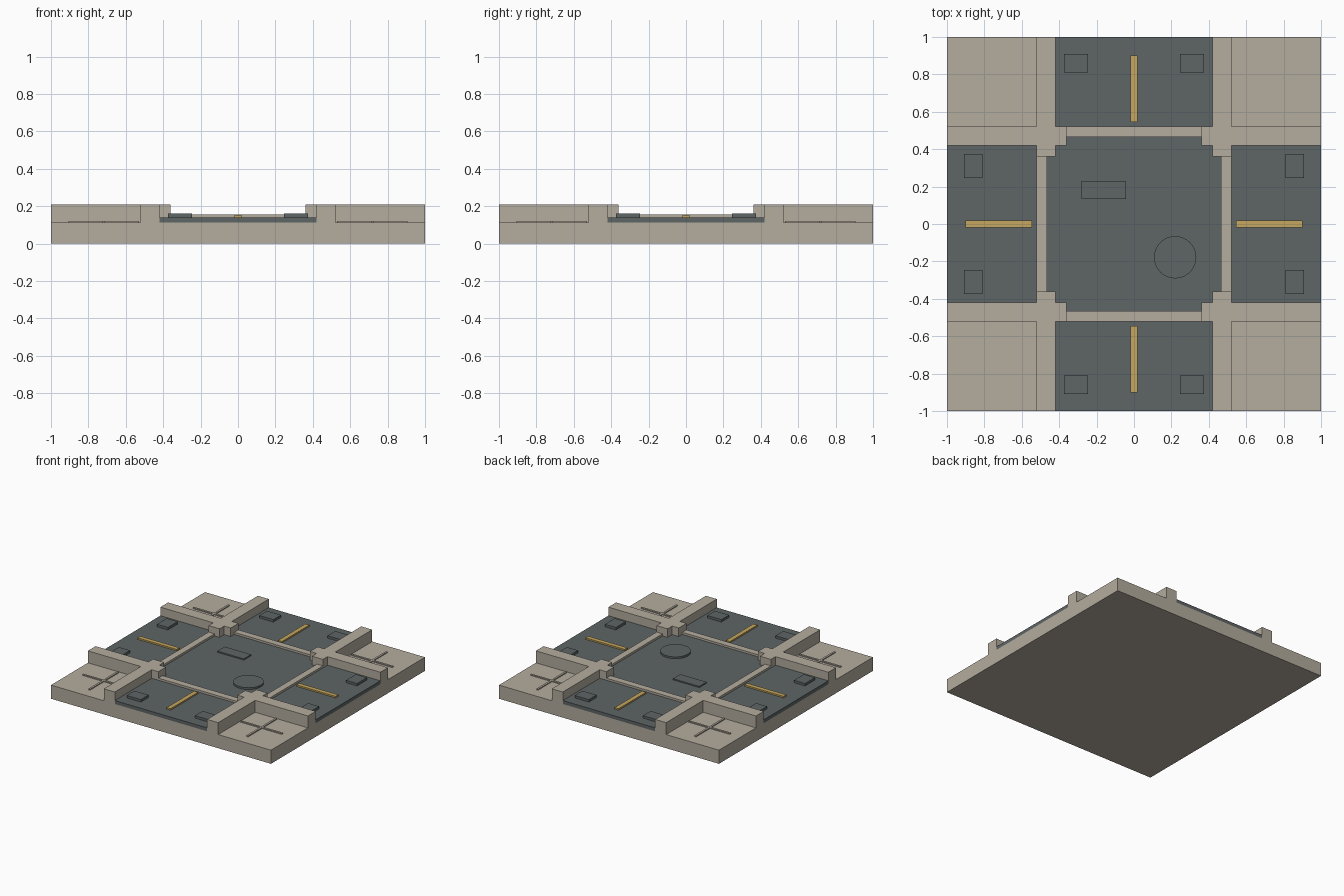
import bpy
import bmesh

if "Cube" in bpy.data.objects:
    bpy.data.objects.remove(bpy.data.objects["Cube"])


def material(name, color):
    m = bpy.data.materials.new(name)
    m.diffuse_color = (*color, 1)
    m.use_nodes = True
    m.node_tree.nodes["Principled BSDF"].inputs["Base Color"].default_value = m.diffuse_color
    return m


STONE = material("warm_stone", (0.456, 0.413, 0.342))
ASPHALT = material("dark_asphalt", (0.112, 0.128, 0.131))
YELLOW = material("lane_yellow", (0.56, 0.39, 0.115))


def prism(name, outline, z0, z1, mat, mirror=(False, False)):
    """Extrude a flat outline from z0 to z1, optionally mirrored across x and y."""
    bm = bmesh.new()
    face = bm.faces.new([bm.verts.new((x, y, z0)) for x, y in outline])
    up = bmesh.ops.extrude_face_region(bm, geom=[face])["geom"]
    bmesh.ops.translate(bm, vec=(0, 0, z1 - z0),
                        verts=[v for v in up if isinstance(v, bmesh.types.BMVert)])
    bmesh.ops.recalc_face_normals(bm, faces=bm.faces)
    me = bpy.data.meshes.new(name)
    bm.to_mesh(me)
    bm.free()
    me.materials.append(mat)
    ob = bpy.data.objects.new(name, me)
    bpy.context.collection.objects.link(ob)
    if any(mirror):
        mod = ob.modifiers.new("mirror", "MIRROR")
        mod.use_axis = (mirror[0], mirror[1], False)
        mod.use_mirror_merge = False
    return ob


def rect(x0, x1, y0, y1):
    return [(x0, y0), (x1, y0), (x1, y1), (x0, y1)]


def cross(cx, cy, arm, w):
    """Plus-shaped outline with arm length and half width."""
    pts = [(w, w), (w, arm), (-w, arm), (-w, w), (-arm, w), (-arm, -w),
           (-w, -w), (-w, -arm), (w, -arm), (w, -w), (arm, -w), (arm, w)]
    return [(cx + x, cy + y) for x, y in pts]


def swap(pts):
    return [(y, x) for x, y in pts]


BASE, ROAD = 0.112, 0.14
BOTH = (True, True)

# Base slab and cross-shaped road
prism("base_slab", rect(-1, 1, -1, 1), 0, BASE, STONE)
prism("road", cross(0, 0, 1, 0.42), BASE, ROAD, ASPHALT)

# Raised curbs crossing at each corner of the junction
a, b, n = 0.42, 0.52, 0.36
curb = [(n, a), (a, a), (a, n), (b, n), (b, a), (1, a),
        (1, b), (b, b), (b, 1), (a, 1), (a, b), (n, b)]
prism("corner_curb", curb, BASE, 0.21, STONE, BOTH)

# Thin cross ribs on the corner plots
prism("plot_cross_rib", cross(0.718, 0.718, 0.188, 0.008), BASE, 0.12, STONE, BOTH)

# Stop strips, lane markings and road pads on all four arms
strip = rect(-0.36, 0.36, 0.465, 0.52)
lane = rect(-0.018, 0.018, 0.545, 0.9)
pad = rect(0.246, 0.374, 0.81, 0.91)
prism("stop_strip_y", strip, ROAD, 0.157, STONE, (False, True))
prism("stop_strip_x", swap(strip), ROAD, 0.157, STONE, (True, False))
prism("lane_marking_y", lane, ROAD, 0.152, YELLOW, (False, True))
prism("lane_marking_x", swap(lane), ROAD, 0.152, YELLOW, (True, False))
prism("road_pad_y", pad, ROAD, 0.16, ASPHALT, BOTH)
prism("road_pad_x", swap(pad), ROAD, 0.16, ASPHALT, BOTH)

# Drain plate and round cover in the junction
prism("drain_plate", rect(-0.282, -0.042, 0.135, 0.23), ROAD, 0.15, ASPHALT)
bpy.ops.mesh.primitive_cylinder_add(vertices=32, radius=0.113, depth=0.015,
                                    location=(0.22, -0.178, ROAD + 0.0075))
cover = bpy.context.object
cover.name = "round_cover"
cover.data.materials.append(ASPHALT)
bpy.ops.object.shade_smooth_by_angle()
